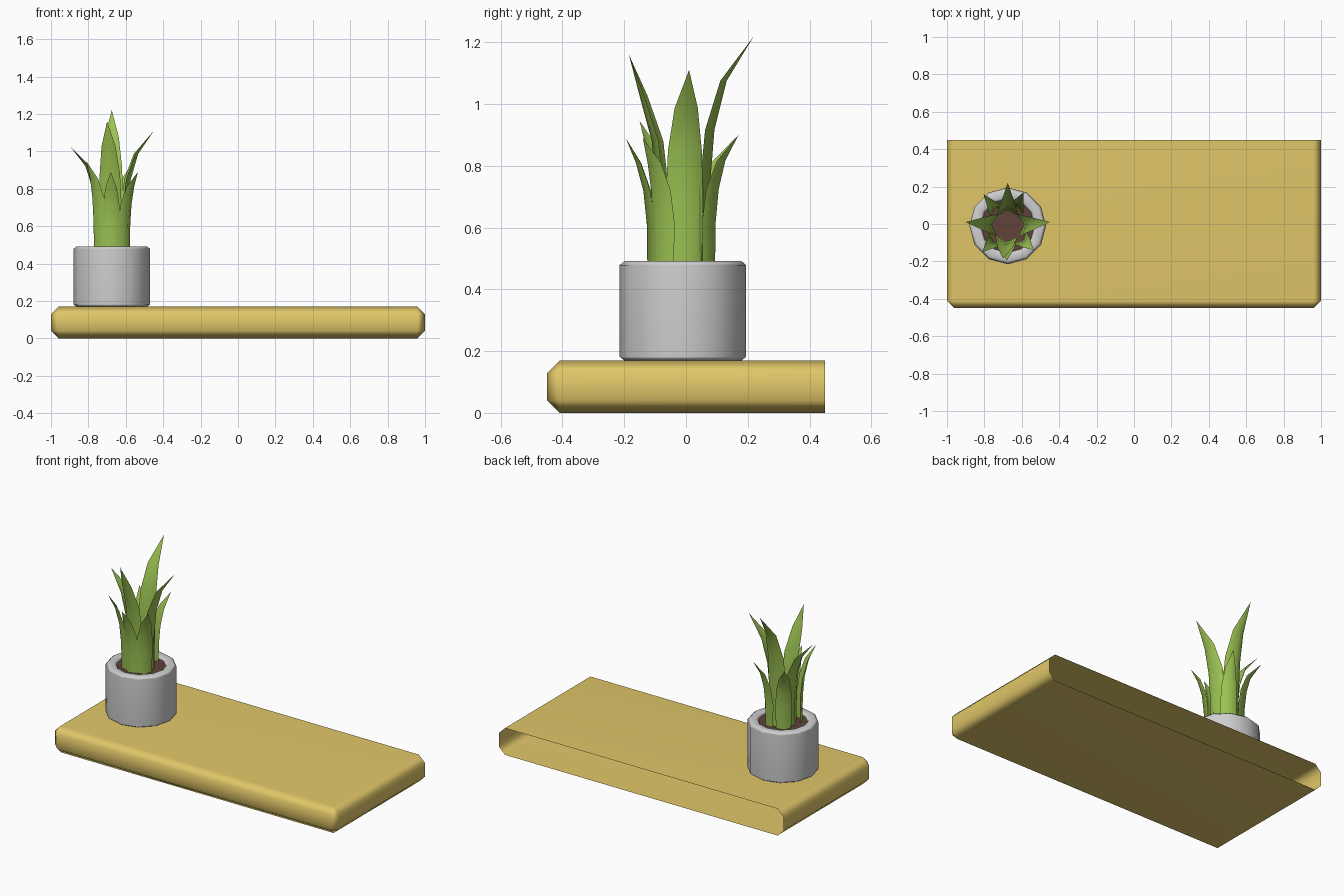
import bpy, bmesh, math
from mathutils import Vector

if "Cube" in bpy.data.objects:
    bpy.data.objects.remove(bpy.data.objects["Cube"])


def material(name, rgb):
    m = bpy.data.materials.new(name)
    m.diffuse_color = (*rgb, 1)
    m.use_nodes = True
    m.node_tree.nodes["Principled BSDF"].inputs["Base Color"].default_value = m.diffuse_color
    return m


WOOD = material("golden wood", (0.75, 0.57, 0.14))
GREY = material("pot grey", (0.62, 0.62, 0.62))
SOIL = material("soil brown", (0.12, 0.055, 0.04))
GREEN = material("leaf green", (0.33, 0.54, 0.085))

CX, CY = -0.675, -0.01  # centre of the pot


def finish(name, bm, mat, weighted=False):
    me = bpy.data.meshes.new(name)
    bm.to_mesh(me)
    bm.free()
    me.materials.append(mat)
    for p in me.polygons:
        p.use_smooth = True
    ob = bpy.data.objects.new(name, me)
    bpy.context.collection.objects.link(ob)
    if weighted:
        ob.modifiers.new("weighted", 'WEIGHTED_NORMAL').keep_sharp = True
    return ob


def lathe(name, profile, sides, mat):
    """Spin an (r, z) profile around the pot axis; r = 0 makes a cap."""
    bm = bmesh.new()
    rings = []
    for r, z in profile:
        n = sides if r > 0 else 1
        rings.append([bm.verts.new((CX + r * math.cos(2 * math.pi * i / sides),
                                    CY + r * math.sin(2 * math.pi * i / sides), z))
                      for i in range(n)])
    for a, b in zip(rings, rings[1:]):
        for i in range(sides):
            j = (i + 1) % sides
            quad = [a[i % len(a)], a[j % len(a)], b[j % len(b)], b[i % len(b)]]
            bm.faces.new(list(dict.fromkeys(quad)))
    bmesh.ops.recalc_face_normals(bm, faces=bm.faces)
    return finish(name, bm, mat, True)


# Shelf board: chamfered box, open at the back
bm = bmesh.new()
bmesh.ops.create_cube(bm, size=1)
for v in bm.verts:
    v.co = Vector((v.co.x * 2, v.co.y * 0.9, (v.co.z + 0.5) * 0.17))
edges = [e for e in bm.edges if not all(v.co.y > 0.4 for v in e.verts)]
bmesh.ops.bevel(bm, geom=edges, offset=0.041, segments=1, affect='EDGES')
bm.normal_update()
back = [f for f in bm.faces if f.normal.y > 0.9]
bmesh.ops.delete(bm, geom=back, context='FACES')
finish("shelf_board", bm, WOOD, True)

# Pot with chamfered rim and foot, hollow down to the soil
lathe("pot", [(0, 0.17), (0.19, 0.17), (0.205, 0.182), (0.205, 0.478), (0.19, 0.491),
              (0.155, 0.491), (0.143, 0.48), (0.143, 0.44)], 12, GREY)

# Soil disc
soil = lathe("soil", [(0.146, 0.474), (0, 0.474)], 12, SOIL)
if soil.data.polygons[0].normal.z < 0:
    soil.data.flip_normals()


def leaf(name, tip, half_width, radii):
    """Folded blade: keel on the outside, edges turned in, bent out to a point."""
    tip = Vector(tip)
    out = Vector((tip.x - CX, tip.y - CY, 0)).normalized()
    side = Vector((-out.y, out.x, 0))
    axis = Vector((CX, CY, 0))
    z0 = 0.46
    bm = bmesh.new()
    rows = []
    for t, r, w in zip((0, 0.35, 0.6, 0.81), radii, (0.9, 1.0, 0.9, 0.62)):
        keel = axis + out * r + Vector((0, 0, z0 + t * (tip.z - z0)))
        w *= half_width
        rows.append([bm.verts.new(keel + side * (k * w) - out * (0.55 * w * abs(k)))
                     for k in (-1, 0, 1)])
    for a, b in zip(rows, rows[1:]):
        for i in (0, 1):
            bm.faces.new((a[i], a[i + 1], b[i + 1], b[i]))
    top = bm.verts.new(tip)
    for i in (0, 1):
        bm.faces.new((rows[-1][i], rows[-1][i + 1], top))
    finish(name, bm, GREEN)


# Four tall inner leaves
TALL = [(-0.45, 0.01, 1.11), (-0.675, 0.22, 1.22), (-0.90, 0.01, 1.03), (-0.70, -0.185, 1.16)]
for i, p in enumerate(TALL):
    leaf(f"tall_leaf_{i + 1}", p, 0.061, (0.085, 0.087, 0.102, 0.142))

# Five short outer leaves
SHORT = [(-0.535, -0.14, 0.89), (-0.59, 0.17, 0.90), (-0.805, 0.16, 0.89),
         (-0.81, -0.15, 0.945), (-0.68, -0.195, 0.89)]
for i, p in enumerate(SHORT):
    leaf(f"short_leaf_{i + 1}", p, 0.048, (0.115, 0.117, 0.128, 0.152))
